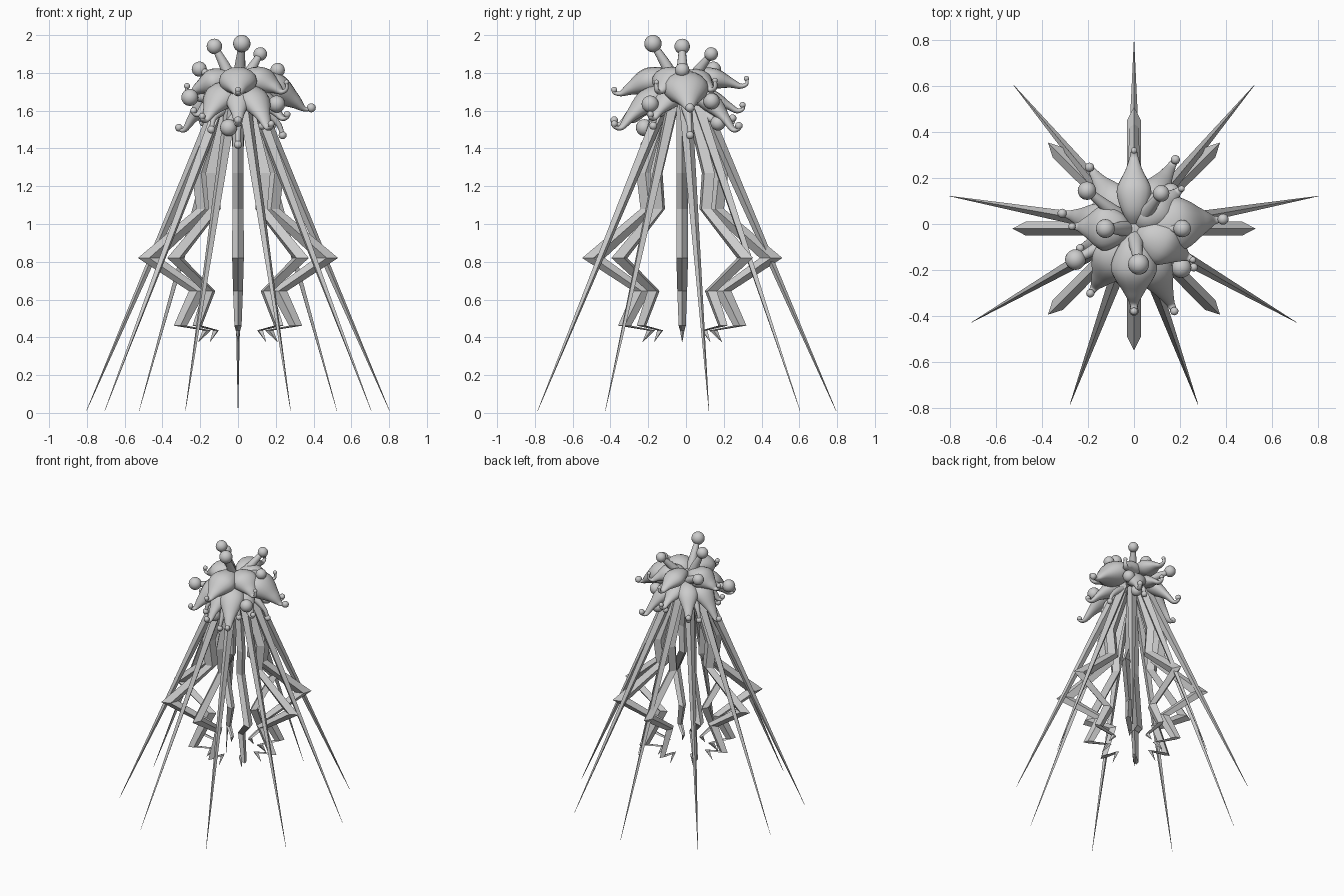
import bpy, math
from mathutils import Vector

cube = bpy.data.objects.get("Cube")
if cube:
    bpy.data.objects.remove(cube, do_unlink=True)

CENTRE = Vector((0, -0.02, 0))
grey = bpy.data.materials.new("stone_grey")
grey.use_nodes = True
grey.diffuse_color = (0.6, 0.6, 0.6, 1)
grey.node_tree.nodes["Principled BSDF"].inputs["Base Color"].default_value = (0.6, 0.6, 0.6, 1)


def loft(name, rings, smooth):
    # Skin a list of equal rings and cap both ends
    n = len(rings[0])
    verts = [v for ring in rings for v in ring]
    faces = [(i * n + j, i * n + (j + 1) % n, (i + 1) * n + (j + 1) % n, (i + 1) * n + j)
             for i in range(len(rings) - 1) for j in range(n)]
    faces += [tuple(reversed(range(n))), tuple(range(len(verts) - n, len(verts)))]
    mesh = bpy.data.meshes.new(name)
    mesh.from_pydata(verts, [], faces)
    mesh.materials.append(grey)
    for p in mesh.polygons:
        p.use_smooth = smooth
    bpy.context.collection.objects.link(bpy.data.objects.new(name, mesh))


def spline(points, steps=6):
    # Catmull-Rom through points of any dimension
    pts = [Vector(p) for p in points]
    pts = [2 * pts[0] - pts[1]] + pts + [2 * pts[-1] - pts[-2]]
    out = []
    for i in range(1, len(pts) - 2):
        a, b, c, d = pts[i - 1:i + 3]
        for k in range(steps):
            t = k / steps
            out.append(0.5 * (2 * b + (c - a) * t + (2 * a - 5 * b + 4 * c - d) * t * t
                              + (3 * b - a - 3 * c + d) * t ** 3))
    return out + [pts[-2]]


def radial(angle, r, side, z):
    # Point at a distance out from the axis, shifted sideways
    a = math.radians(angle)
    return CENTRE + Vector((r * math.cos(a) - side * math.sin(a),
                            r * math.sin(a) + side * math.cos(a), z))


def sweep(name, angle, path, sides, smooth, flat=1.0):
    # Path rows are (reach, height, half width); the path stays in a radial plane
    rings = []
    for i, p in enumerate(path):
        q, s = path[max(i - 1, 0)], path[min(i + 1, len(path) - 1)]
        t = Vector((s[0] - q[0], s[1] - q[1])).normalized()
        ring = []
        for k in range(sides):
            a = 2 * math.pi * k / sides
            w, h = max(p[2], 0.001) * math.cos(a), max(p[2], 0.001) * math.sin(a) * flat
            ring.append(radial(angle, p[0] - t.y * h, -w, p[1] + t.x * h))
        rings.append(ring)
    loft(name, rings, smooth)


def ball(name, loc, r):
    bpy.ops.mesh.primitive_uv_sphere_add(segments=20, ring_count=12, radius=r, location=loc)
    ob = bpy.context.object
    ob.name = name
    ob.data.materials.append(grey)
    bpy.ops.object.shade_smooth()


# Long straight spikes
for i in range(9):
    sweep(f"spike_{i}", 90 + 40 * i,
          [(0.06, 1.72, 0.034), (0.13, 1.58, 0.034), (0.815, 0.01, 0.001)], 4, False)

# Zigzag bolts made of level diamond sections: reach, height, half depth, half width
BOLT = [(0.06, 1.66, 0.045, 0.03), (0.195, 1.27, 0.048, 0.03), (0.175, 1.08, 0.046, 0.03),
        (0.47, 0.82, 0.06, 0.031), (0.215, 0.645, 0.045, 0.026), (0.305, 0.462, 0.035, 0.019),
        (0.165, 0.437, 0.022, 0.012), (0.21, 0.375, 0.001, 0.001)]
for i in range(8):
    loft(f"bolt_{i}", [[radial(45 * i, r + a * d, b * w, z)
                        for a, b in ((1, 0), (0, 1), (-1, 0), (0, -1))]
                       for r, z, d, w in reversed(BOLT)], False)

# Core that everything grows from
ball("core", (0, -0.02, 1.68), 0.1)


def petal(name, angle, reach, top, tip, width, bead, curl):
    # Fat bud that narrows to a curled, beaded tip
    drop = top - tip
    path = spline([(0.01, top - 0.03, 0.02), (reach * 0.25, top, width * 0.75),
                   (reach * 0.5, top - drop * 0.2, width), (reach * 0.75, top - drop * 0.65, width * 0.5),
                   (reach * 0.9, tip, 0.02), (reach, tip + curl * 0.25, 0.013),
                   (reach * 1.01, tip + curl, 0.011)])
    sweep(name, angle, path, 16, True, 0.72)
    ball(name + "_bead", radial(angle, reach, 0, tip + curl), bead)


# Upper petals: angle, reach, top, tip, width, bead, curl
UPPER = [(-90, 0.36, 1.77, 1.69, 0.1, 0.016, 0.02), (6, 0.39, 1.74, 1.61, 0.12, 0.024, 0.005),
         (-28, 0.29, 1.77, 1.70, 0.1, 0.014, 0.05), (90, 0.34, 1.78, 1.73, 0.075, 0.014, 0.04),
         (178, 0.27, 1.76, 1.70, 0.1, 0.016, 0.03), (40, 0.27, 1.77, 1.71, 0.08, 0.014, 0.05)]
for i, p in enumerate(UPPER):
    petal(f"upper_petal_{i}", *p)

# Lower petals, drooping further
LOWER = [(-64, 0.4, 1.69, 1.51, 0.085, 0.018, 0.02), (59, 0.35, 1.68, 1.5, 0.07, 0.02, 0.02),
         (126, 0.33, 1.69, 1.53, 0.07, 0.02, 0.03), (168, 0.32, 1.69, 1.5, 0.08, 0.02, 0.01),
         (-124, 0.34, 1.7, 1.55, 0.095, 0.018, 0.02), (-33, 0.31, 1.68, 1.56, 0.075, 0.018, 0.02),
         (-90, 0.36, 1.69, 1.53, 0.07, 0.02, 0.02), (90, 0.32, 1.68, 1.6, 0.06, 0.016, 0.03),
         (-160, 0.25, 1.69, 1.58, 0.07, 0.018, 0.02)]
for i, p in enumerate(LOWER):
    petal(f"lower_petal_{i}", *p)

# Thin hanging tendrils: angle, reach, tip height
for i, (ang, reach, z) in enumerate([(-90, 0.2, 1.42), (10, 0.24, 1.47), (150, 0.19, 1.47),
                                     (-50, 0.2, 1.52), (-130, 0.22, 1.5), (75, 0.2, 1.53)]):
    sweep(f"tendril_{i}", ang, spline([(0.03, 1.66, 0.03), (reach * 0.6, 1.6, 0.026),
                                       (reach * 0.9, z + 0.06, 0.015), (reach, z, 0.012)]), 12, True)
    ball(f"tendril_bead_{i}", radial(ang, reach, 0, z), 0.021)

# Stalks with knobs: knob position and radius
KNOBS = [(0.02, -0.175, 1.955, 0.046), (-0.125, -0.02, 1.94, 0.041), (0.118, 0.133, 1.9, 0.036),
         (-0.205, 0.145, 1.82, 0.04), (0.21, -0.02, 1.815, 0.038), (-0.255, -0.155, 1.67, 0.045),
         (0.205, -0.19, 1.635, 0.045), (-0.05, -0.22, 1.51, 0.045), (0.12, 0.17, 1.535, 0.04),
         (0.16, 0.135, 1.65, 0.043)]
for i, (x, y, z, r) in enumerate(KNOBS):
    off = Vector((x, y, z)) - CENTRE
    reach = math.hypot(off.x, off.y)
    base = 1.7 if z > 1.7 else 1.66
    path = spline([(0.02, base, 0.045), (reach * 0.5, base + (z - base) * 0.5, 0.03),
                   (reach, z, 0.016)])
    sweep(f"stalk_{i}", math.degrees(math.atan2(off.y, off.x)), path, 12, True)
    ball(f"knob_{i}", (x, y, z), r)
